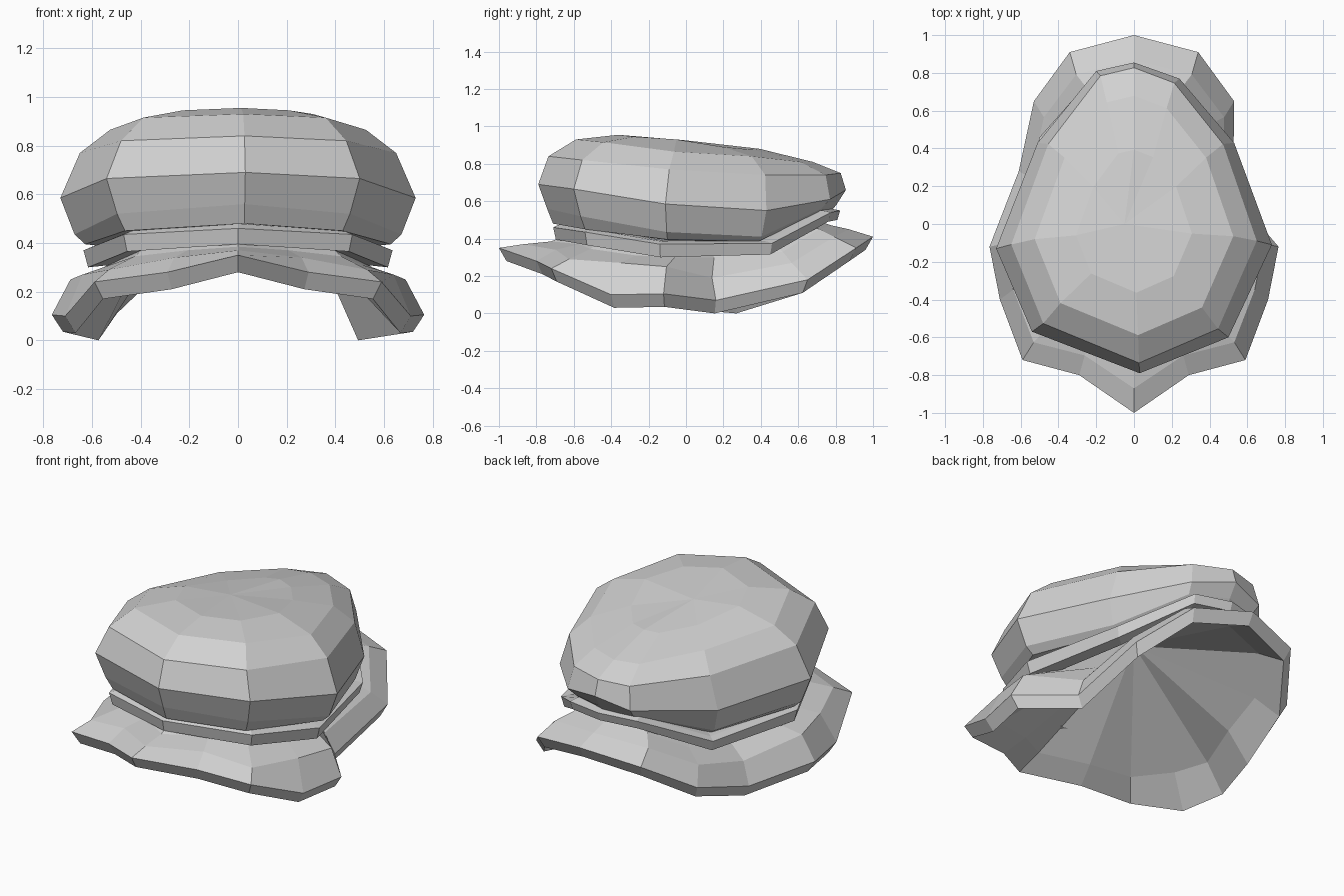
import bpy
import bmesh

default_cube = bpy.data.objects.get("Cube")
if default_cube:
    bpy.data.objects.remove(default_cube, do_unlink=True)

# Single plain grey for every part
grey = bpy.data.materials.new("plain_grey")
grey.use_nodes = True
grey.diffuse_color = (0.64, 0.64, 0.64, 1)
grey.node_tree.nodes["Principled BSDF"].inputs["Base Color"].default_value = (0.64, 0.64, 0.64, 1)


def mirrored_plan(half):
    """Complete a front-to-back half outline with its mirror image."""
    return half + [(-x, y) for x, y in reversed(half[1:-1])]


def make_ring(plan, scale_x, scale_y, shift_y, heights):
    """Scale and shift a full outline; the heights run front to back and back again."""
    levels = list(heights) + list(reversed(heights[1:-1]))
    return [(x * scale_x, y * scale_y + shift_y, z) for (x, y), z in zip(plan, levels)]


def loft(name, plan, ring_settings, start_centre=None, end_centre=None):
    """Bridge the rings with faces; an end with a centre point is closed by a fan."""
    bm = bmesh.new()
    loops = [[bm.verts.new(point) for point in make_ring(plan, *settings)]
             for settings in ring_settings]
    count = len(plan)
    for lower, upper in zip(loops, loops[1:]):
        for i in range(count):
            j = (i + 1) % count
            bm.faces.new((lower[i], lower[j], upper[j], upper[i]))
    for loop, centre in ((loops[0], start_centre), (loops[-1], end_centre)):
        if centre:
            tip = bm.verts.new(centre)
            for i in range(count):
                bm.faces.new((loop[i], loop[(i + 1) % count], tip))
    bmesh.ops.recalc_face_normals(bm, faces=bm.faces[:])
    mesh = bpy.data.meshes.new(name)
    bm.to_mesh(mesh)
    bm.free()
    mesh.materials.append(grey)
    part = bpy.data.objects.new(name, mesh)
    bpy.context.collection.objects.link(part)


# Rounded, slightly uneven egg-shaped body, from the open underside to the crown
body_plan = [(.03, -.79), (.5, -.6), (.73, -.11), (.53, .43), (.24, .77),
             (0, .855), (-.2, .81), (-.51, .43), (-.73, -.13), (-.54, -.57)]
loft("upper_body", body_plan, [
    (.80, .84, 0, (.48, .45, .39, .385, .53, .54)),
    (.86, .90, 0, (.48, .45, .395, .385, .53, .54)),
    (.92, .94, 0, (.56, .52, .435, .41, .56, .58)),
    (1.0, 1.0, 0, (.69, .665, .585, .55, .61, .66)),
    (.89, .95, .015, (.84, .82, .77, .74, .74, .75)),
    (.72, .77, .02, (.93, .915, .865, .84, .81, .81)),
    (.42, .46, 0, (.955, .945, .93, .89, .875, .88)),
], end_centre=(-.05, 0, .925))

# Thin band beneath the body, turned inward at top and bottom
band_plan = mirrored_plan([(0, -.71), (.47, -.54), (.635, -.14),
                           (.5, .46), (.22, .775), (0, .825)])
loft("middle_band", band_plan, [
    (.82, .84, 0, (.40, .37, .31, .325, .49, .50)),
    (.97, .98, 0, (.395, .365, .30, .315, .49, .50)),
    (1.0, 1.0, 0, (.46, .435, .37, .375, .54, .55)),
    (.93, .94, 0, (.48, .45, .385, .385, .55, .56)),
    (.82, .84, 0, (.48, .45, .39, .39, .55, .56)),
])

# Drooping saddle-shaped brim with a pointed front and a deep hollow fan underneath
brim_plan = mirrored_plan([(0, -1), (.29, -.8), (.59, -.72), (.71, -.4), (.765, -.12),
                           (.525, .16), (.53, .65), (.34, .91), (0, 1)])
brim_plan[-5] = (-.61, .28)  # the right-hand notch sits wider and further back
edge_heights = (.35, .28, .24, .1, .105, .07, .18, .35, .41)
loft("flared_brim", brim_plan, [
    (.78, .80, 0, (.33, .27, .25, .2, .18, .19, .24, .37, .41)),
    (.94, .96, 0, [z - .07 for z in edge_heights]),
    (1.0, 1.0, 0, edge_heights),
    (.90, .87, 0, (.37, .34, .29, .27, .25, .19, .27, .41, .45)),
    (.72, .75, .03, (.385, .37, .345, .31, .30, .30, .33, .45, .47)),
], start_centre=(0, 0, .64), end_centre=(0, 0, .72))
